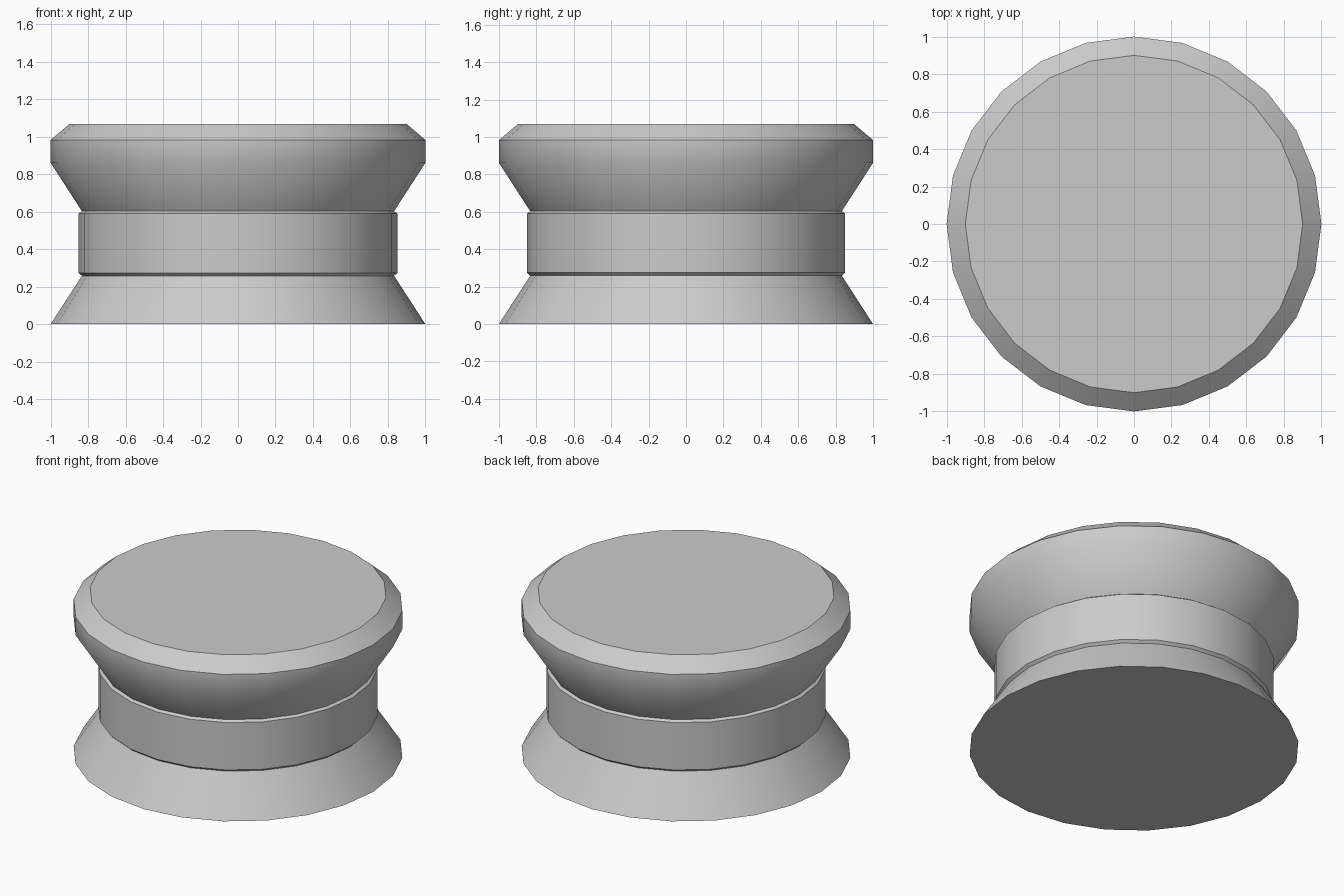
import bpy, bmesh, math

if "Cube" in bpy.data.objects:
    bpy.data.objects.remove(bpy.data.objects["Cube"])

SIDES = 24


def lathe(name, profile):
    """Spin an (r, z) profile into a closed, capped solid."""
    bm = bmesh.new()
    rings = [[bm.verts.new((r * math.cos(2 * math.pi * i / SIDES),
                            r * math.sin(2 * math.pi * i / SIDES), z))
              for i in range(SIDES)] for r, z in profile]
    for low, high in zip(rings, rings[1:]):
        for i in range(SIDES):
            j = (i + 1) % SIDES
            bm.faces.new((low[i], low[j], high[j], high[i]))
    bm.faces.new(rings[0][::-1])
    bm.faces.new(rings[-1])
    mesh = bpy.data.meshes.new(name)
    bm.to_mesh(mesh)
    bm.free()
    obj = bpy.data.objects.new(name, mesh)
    bpy.context.collection.objects.link(obj)
    bpy.ops.object.select_all(action='DESELECT')
    obj.select_set(True)
    bpy.context.view_layer.objects.active = obj
    bpy.ops.object.shade_smooth_by_angle(angle=math.radians(40))
    return obj


# Whole knob in one profile
lathe("round_knob", [
    (1.0, 0.0), (0.833, 0.258),                 # flared foot
    (0.85, 0.274), (0.85, 0.591),               # straight band with bevelled rims
    (0.833, 0.603), (1.0, 0.861),               # flared underside of the cap
    (1.0, 0.983), (0.9, 1.068),                 # cap wall and chamfered top
])
